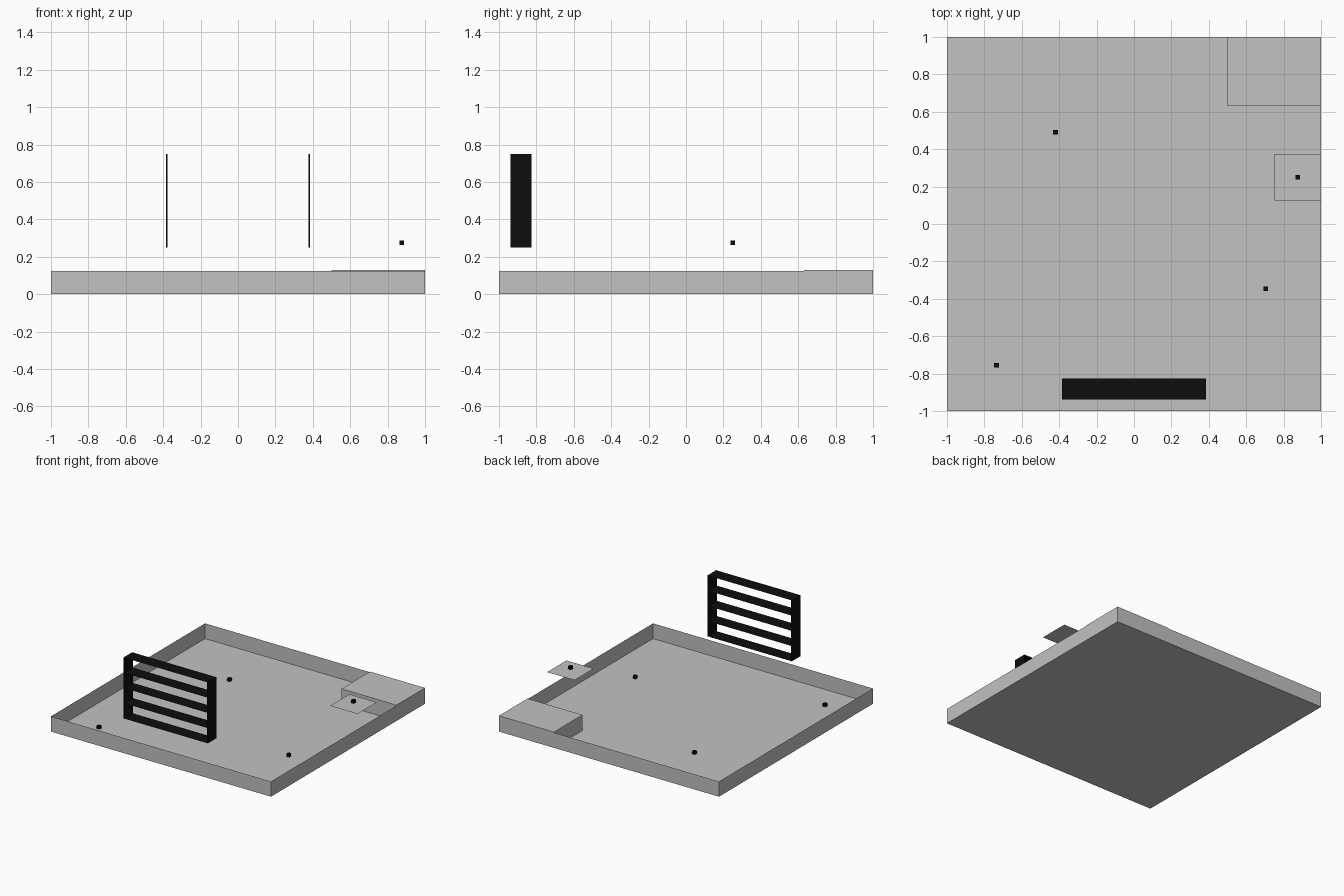
import bpy
import bmesh

if "Cube" in bpy.data.objects:
    bpy.data.objects.remove(bpy.data.objects["Cube"])


def material(name, value):
    mat = bpy.data.materials.new(name)
    mat.diffuse_color = (value, value, value, 1)
    mat.use_nodes = True
    mat.node_tree.nodes["Principled BSDF"].inputs["Base Color"].default_value = mat.diffuse_color
    return mat


GREY = material("light grey", 0.54)
BLACK = material("near black", 0.004)


def finish(bm, name, mat):
    mesh = bpy.data.meshes.new(name)
    bm.to_mesh(mesh)
    bm.free()
    mesh.materials.append(mat)
    obj = bpy.data.objects.new(name, mesh)
    bpy.context.collection.objects.link(obj)
    return obj


def box(name, lo, hi, mat, open_top=False):
    bm = bmesh.new()
    bmesh.ops.create_cube(bm, size=1)
    for v in bm.verts:
        v.co = [(a + b) / 2 + c * (b - a) for a, b, c in zip(lo, hi, v.co)]
    bm.normal_update()
    if open_top:
        top = [f for f in bm.faces if f.normal.z > 0.9]
        bmesh.ops.delete(bm, geom=top, context='FACES_ONLY')
    return finish(bm, name, mat)


def sheet(name, x0, x1, y0, y1, z, mat):
    bm = bmesh.new()
    bm.faces.new([bm.verts.new(p) for p in
                  ((x0, y0, z), (x1, y0, z), (x1, y1, z), (x0, y1, z))])
    return finish(bm, name, mat)


# Open tray with thin walls, and the raised block in its back right corner
box("tray", (-1, -1, 0), (1, 1, 0.125), GREY, open_top=True)
box("corner_block", (0.5, 0.63, 0.001), (1, 1, 0.13), GREY)

# Square plates with a small stud above each: three on the floor, one floating
pads = [(0.875, 0.25, 0.25, 0.262), (-0.42, 0.49, 0.002, 0.003),
        (0.705, -0.347, 0.002, 0.003), (-0.735, -0.755, 0.002, 0.003)]
for i, (x, y, plate_z, stud_z) in enumerate(pads):
    sheet(f"plate_{i}", x - 0.125, x + 0.125, y - 0.125, y + 0.125, plate_z, GREY)
    box(f"stud_{i}", (x - 0.0125, y - 0.0125, stud_z),
        (x + 0.0125, y + 0.0125, stud_z + 0.025), BLACK)

# Floating rack: two thin uprights joined by five flat shelves
Y0, Y1 = -0.939, -0.826
for side, x in (("left", -0.38), ("right", 0.38)):
    box(f"rack_{side}_side", (x - 0.004, Y0, 0.25), (x + 0.004, Y1, 0.75), BLACK)
for i in range(5):
    sheet(f"rack_shelf_{i}", -0.38, 0.38, Y0, Y1, 0.25 + 0.125 * i, BLACK)
